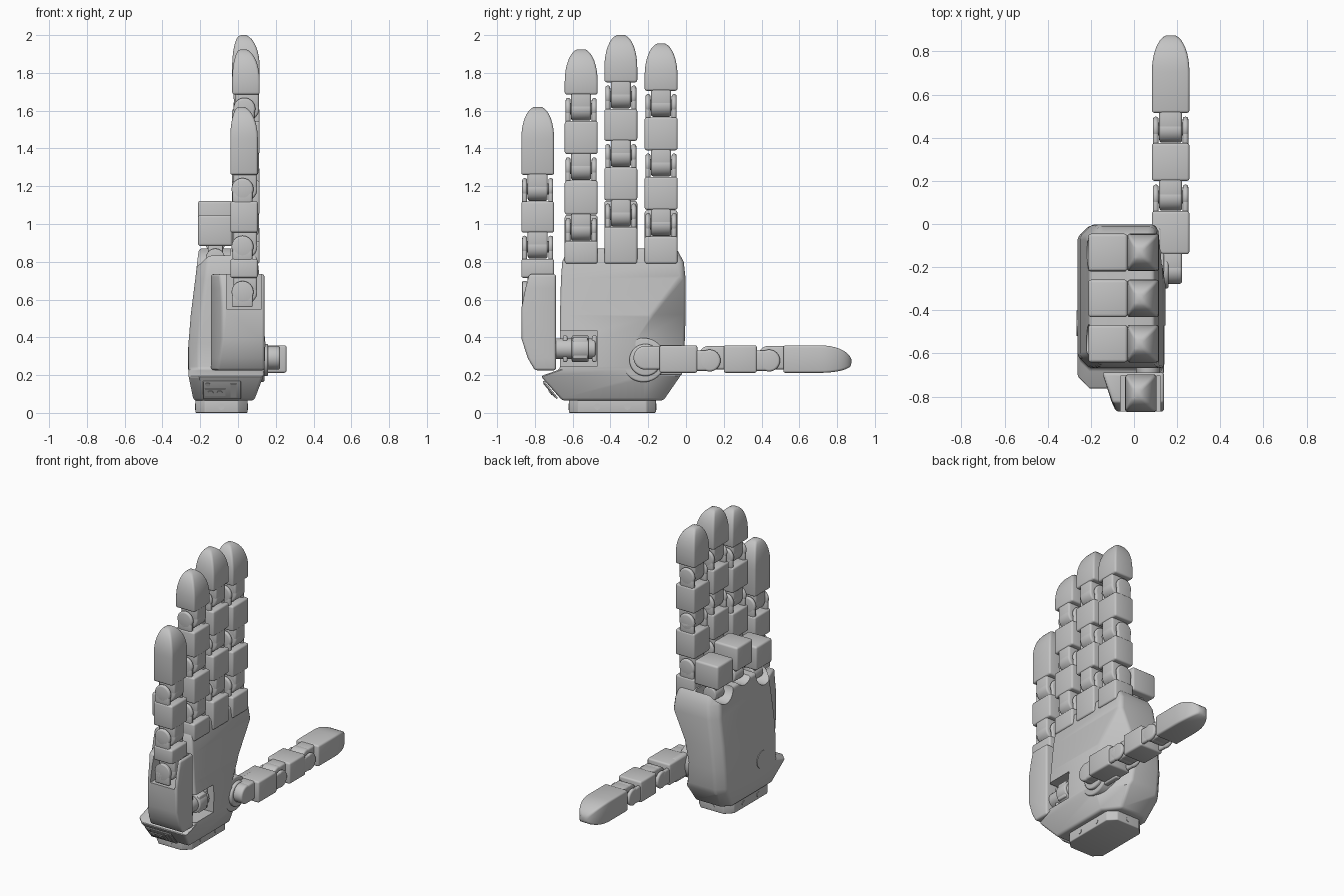
import bpy, bmesh, math
from mathutils import Vector, Matrix

if "Cube" in bpy.data.objects:
    bpy.data.objects.remove(bpy.data.objects["Cube"])

GREY = bpy.data.materials.new("light_grey")
GREY.use_nodes = True
GREY.diffuse_color = (0.55, 0.55, 0.55, 1)
GREY.node_tree.nodes["Principled BSDF"].inputs["Base Color"].default_value = (0.55, 0.55, 0.55, 1)


# ---- helpers ----
def loft(bm, rings):
    """Closed skin through rings that have equal point counts."""
    vs = [[bm.verts.new(p) for p in r] for r in rings]
    n = len(vs[0])
    for lo, hi in zip(vs, vs[1:]):
        for i in range(n):
            j = (i + 1) % n
            bm.faces.new((lo[i], lo[j], hi[j], hi[i]))
    bm.faces.new(vs[0][::-1])
    bm.faces.new(vs[-1])


def box(bm, x0, x1, y0, y1, z0, z1, f=Vector):
    loft(bm, [[f((x, y, z)) for x, y in ((x0, y0), (x1, y0), (x1, y1), (x0, y1))]
              for z in (z0, z1)])


def rod(bm, axis, centre, r, half, n=32, f=Vector):
    """Cylinder of the given half length along axis 0, 1 or 2."""
    rings = []
    for h in (-half, half):
        ring = []
        for i in range(n):
            t = 2 * math.pi * i / n
            p = [r * math.cos(t), r * math.sin(t)]
            p.insert(axis, h)
            ring.append(f(Vector(p) + Vector(centre)))
        rings.append(ring)
    loft(bm, rings)


def finish(name, bm, bevel=0.0, cutter=None):
    bmesh.ops.recalc_face_normals(bm, faces=bm.faces)
    me = bpy.data.meshes.new(name)
    bm.to_mesh(me)
    bm.free()
    me.materials.append(GREY)
    ob = bpy.data.objects.new(name, me)
    bpy.context.collection.objects.link(ob)
    bpy.ops.object.select_all(action='DESELECT')
    ob.select_set(True)
    bpy.context.view_layer.objects.active = ob
    if bevel:
        m = ob.modifiers.new("bevel", 'BEVEL')
        m.width, m.segments, m.limit_method = bevel, 3, 'ANGLE'
        m.angle_limit = math.radians(38)
        bpy.ops.object.modifier_apply(modifier=m.name)
    if cutter:
        m = ob.modifiers.new("cut", 'BOOLEAN')
        m.operation, m.object, m.solver = 'DIFFERENCE', cutter, 'EXACT'
        bpy.ops.object.modifier_apply(modifier=m.name)
        bpy.data.objects.remove(cutter)
    bpy.ops.object.shade_smooth_by_angle(angle=math.radians(32))
    return ob


W, D = 0.087, 0.073   # finger half width and half depth


def fork(bm, t, f):
    """Two ears and a pin around the joint at t."""
    for s in (-1, 1):
        rod(bm, 0, (s * 0.069, -0.008, t), 0.058, 0.013, f=f)
        a, b = sorted((s * 0.056, s * 0.082))
        box(bm, a, b, -0.062, 0.045, t - 0.08, t, f)
    rod(bm, 0, (0, 0, t), 0.03, 0.07, 16, f)


def segment(name, f, lo, hi, tongue=True):
    """Finger link between two joints: block, tongue below, fork above."""
    bm = bmesh.new()
    start = lo + 0.075 if tongue else lo
    box(bm, -W, W, -D, D, start, hi - 0.065, f)
    if tongue:
        box(bm, -0.053, 0.053, -0.055, D - 0.004, lo, start + 0.02, f)
        rod(bm, 0, (0, 0.007, lo), 0.063, 0.053, f=f)
    fork(bm, hi, f)
    finish(name, bm, 0.012)


def fingertip(name, f, lo, top):
    """Tongue, block and a dome that leans to the back."""
    bm = bmesh.new()
    pk, rise = -0.022, 0.17
    rings = [(lo + 0.075, W, -D, D)]
    for i in range(9):
        a = math.radians(78 * i / 8)
        c = math.cos(a) ** 0.9
        rings.append((top - rise * (1 - math.sin(a) / math.sin(math.radians(78))),
                      W * c, pk - (pk + D) * c, pk + (D - pk) * c))
    loft(bm, [[f((x, y, t)) for x, y in ((-w, b0), (w, b0), (w, b1), (-w, b1))]
              for t, w, b0, b1 in rings])
    box(bm, -0.053, 0.053, -0.055, D - 0.004, lo, lo + 0.1, f)
    rod(bm, 0, (0, 0.007, lo), 0.063, 0.053, f=f)
    finish(name, bm, 0.012)


def finger(name, f, joints, top):
    for i, (lo, hi) in enumerate(zip(joints, joints[1:])):
        segment(f"{name}_segment_{i + 1}", f, lo, hi)
    fingertip(name + "_tip", f, joints[-1], top)


# ---- three long fingers with their knuckle blocks ----
FINGERS = {"index": (-0.132, (1.0, 1.315, 1.63), 1.955),
           "middle": (-0.345, (1.05, 1.365, 1.675), 2.0),
           "ring": (-0.555, (0.975, 1.295, 1.61), 1.925)}
for name, (cy, joints, top) in FINGERS.items():
    f = lambda p, cy=cy: Vector((0.042 + p[1], cy + p[0], p[2]))
    t = joints[0]
    finger(name, f, joints, top)
    segment(name + "_base", f, 0.79, t, tongue=False)
    bm = bmesh.new()
    box(bm, -0.212, -0.03, cy - W, cy + W, t - 0.092, t + 0.073)
    finish(name + "_knuckle_block", bm, 0.014)
    bm = bmesh.new()
    rod(bm, 1, (-0.12, cy, t - 0.155), 0.05, 0.05)
    box(bm, -0.16, -0.08, cy - 0.035, cy + 0.035, t - 0.155, t - 0.08)
    finish(name + "_knuckle_hinge", bm, 0.006)

# ---- little finger and thumb ----
finger("little", lambda p: Vector((0.032 + p[1], -0.785 + p[0], p[2])), (0.64, 0.88, 1.185), 1.62)
finger("thumb", lambda p: Vector((0.17 + p[0], p[2], 0.285 + p[1])), (-0.215, 0.125, 0.44), 0.875)

# ---- palm: z, y range, x range, thumb-side chamfer along y and x ----
SECTIONS = [(0.065, -0.655, -0.12, -0.235, 0.085, 0.10, 0.08),
            (0.195, -0.77, -0.03, -0.262, 0.135, 0.20, 0.12),
            (0.23, -0.667, -0.02, -0.262, 0.14, 0.24, 0.14),
            (0.37, -0.667, -0.007, -0.262, 0.145, 0.27, 0.16),
            (0.52, -0.667, -0.002, -0.25, 0.13, 0.18, 0.12),
            (0.71, -0.662, -0.002, -0.226, 0.115, 0.03, 0.02),
            (0.80, -0.655, -0.012, -0.216, 0.105, 0.025, 0.02),
            (0.87, -0.625, -0.05, -0.207, 0.095, 0.025, 0.02)]
bm = bmesh.new()
loft(bm, [[(x0, y0 + 0.055, z), (x0 + 0.055, y0, z), (x1, y0, z), (x1, y1 - cy, z),
           (x1 - cx, y1, z), (x0 + 0.055, y1, z), (x0, y1 - 0.055, z)]
          for z, y0, y1, x0, x1, cy, cx in SECTIONS])
cut = bmesh.new()
for cy, joints, top in FINGERS.values():
    rod(cut, 0, (-0.18, cy, joints[0] - 0.125), 0.088, 0.14)
box(cut, 0.0, 0.3, -0.72, -0.47, 0.245, 0.435)
cutter = finish("palm_cutter", cut)
cutter.hide_render = True
finish("palm", bm, 0.022, cutter)

# ---- side hinge in the palm pocket ----
bm = bmesh.new()
rod(bm, 1, (0.065, -0.595, 0.34), 0.055, 0.115)
rod(bm, 1, (0.065, -0.56, 0.34), 0.07, 0.045)
box(bm, -0.02, 0.125, -0.60, -0.52, 0.285, 0.40)
for y in (-0.64, -0.485):
    box(bm, -0.02, 0.10, y - 0.012, y + 0.012, 0.27, 0.41)
finish("palm_side_hinge", bm, 0.008)

# ---- little finger housing: z, outer y, back x at inner and outer side ----
bm = bmesh.new()
loft(bm, [[(xi, -0.688, z), (0.14, -0.688, z), (0.14, yo, z), (xo, yo, z)]
          for z, yo, xi, xo in ((0.225, -0.80, -0.145, -0.11), (0.29, -0.838, -0.147, -0.10),
                                (0.39, -0.87, -0.148, -0.085), (0.56, -0.87, -0.148, -0.085),
                                (0.66, -0.85, -0.148, -0.09), (0.735, -0.83, -0.148, -0.10))])
cut = bmesh.new()
box(cut, -0.062, 0.124, -0.95, -0.705, 0.55, 0.8)
cutter = finish("housing_cutter", cut)
cutter.hide_render = True
finish("little_finger_housing", bm, 0.014, cutter)
bm = bmesh.new()
fork(bm, 0.64, lambda p: Vector((0.032 + p[1], -0.785 + p[0], p[2])))
finish("little_finger_mount", bm, 0.006)

# ---- thumb mount ----
bm = bmesh.new()
rod(bm, 0, (0.06, -0.225, 0.28), 0.117, 0.08, 48)
rod(bm, 0, (0.13, -0.215, 0.28), 0.085, 0.03)
finish("thumb_disc", bm, 0.01)
bm = bmesh.new()
box(bm, 0.09, 0.13, -0.28, -0.02, 0.20, 0.36)
finish("thumb_bracket", bm, 0.01)

# ---- wrist base with screw heads ----
bm = bmesh.new()
c = 0.05
outline = [(-0.225 + c, -0.62), (0.05 - c, -0.62), (0.05, -0.62 + c), (0.05, -0.16 - c),
           (0.05 - c, -0.16), (-0.225 + c, -0.16), (-0.225, -0.16 - c), (-0.225, -0.62 + c)]
loft(bm, [[(x, y, z) for x, y in outline] for z in (0, 0.08)])
finish("wrist_base", bm, 0.006)
bm = bmesh.new()
for y in (-0.47, -0.31):
    for x in (0.05, -0.225):
        rod(bm, 0, (x, y, 0.033), 0.017, 0.003, 20)
for y in (-0.62, -0.16):
    rod(bm, 1, (-0.088, y, 0.033), 0.017, 0.003, 20)
finish("wrist_screws", bm)

# ---- connector panel on the sloping front of the palm ----
tilt = Matrix.Translation((-0.085, -0.715, 0.125)) @ Matrix.Rotation(math.radians(39), 4, 'X')
g = lambda p: tilt @ Vector(p)
bm = bmesh.new()
box(bm, -0.1, 0.1, -0.009, 0.0, -0.06, 0.06, g)
finish("connector_panel", bm, 0.004)
bm = bmesh.new()
box(bm, -0.09, 0.02, -0.013, -0.008, -0.035, 0.012, g)
box(bm, 0.045, 0.078, -0.013, -0.008, -0.045, 0.048, g)
for x in (-0.06, -0.012):
    rod(bm, 1, (x, -0.014, -0.012), 0.014, 0.003, 20, g)
rod(bm, 1, (-0.075, -0.01, 0.04), 0.012, 0.003, 20, g)
finish("connector_sockets", bm)

# ---- round cap on the back of the hand ----
bm = bmesh.new()
rod(bm, 0, (-0.263, -0.46, 0.29), 0.06, 0.003, 40)
finish("back_cap", bm)
